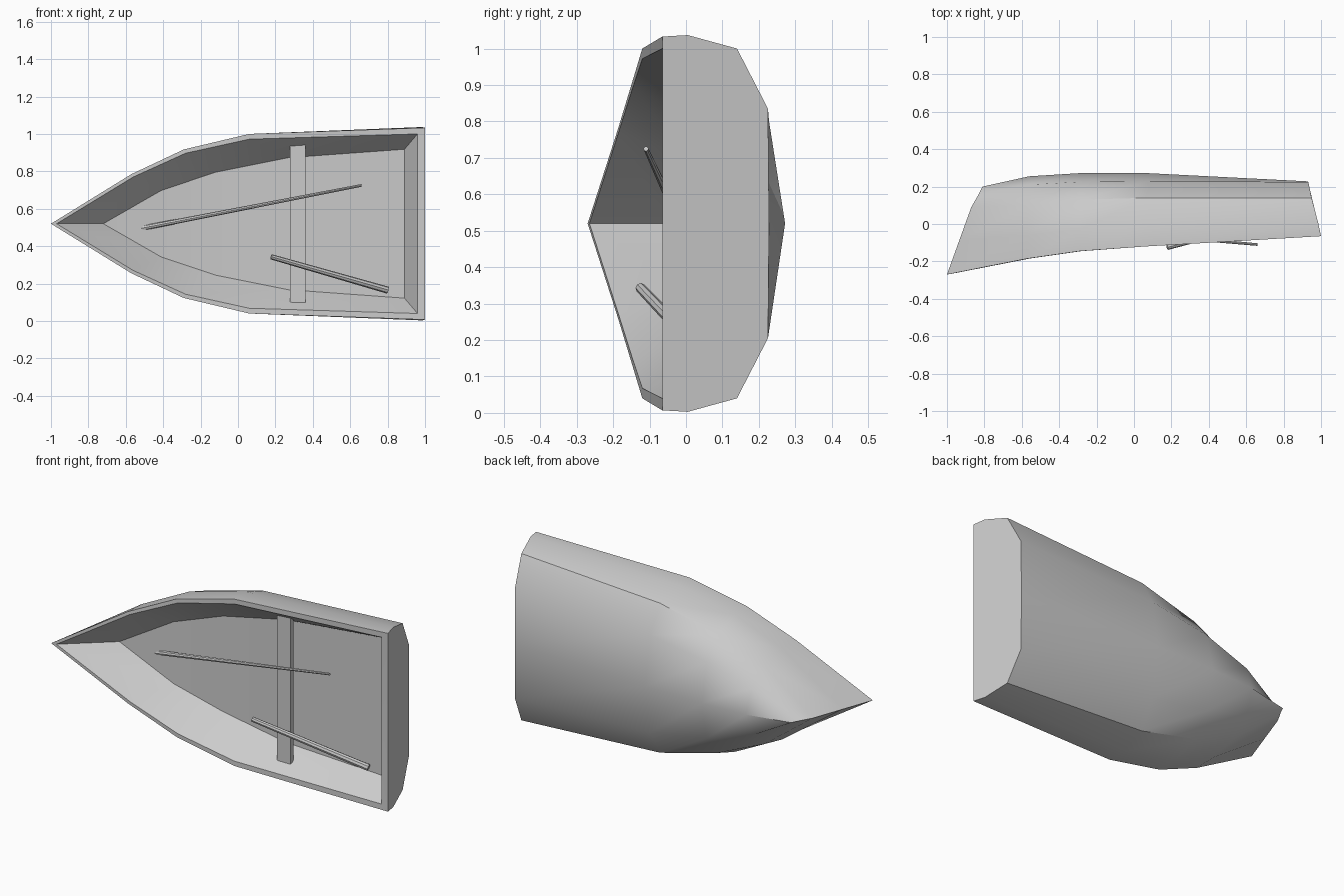
import bpy, bmesh
from mathutils import Vector

if "Cube" in bpy.data.objects:
    bpy.data.objects.remove(bpy.data.objects["Cube"])

CZ = 0.52  # centreline height (boat lies on its side, opening towards -y)

# Hull stations from bow to stern; each is a half section of (x, y, half width):
# rim, flare, bilge, chine, keel, inner rim, floor edge
stations = [
    [(-1, -.27, 0), (-.935, -.09, 0), (-.87, .09, 0), (-.83, .16, 0),
     (-.81, .20, 0), (-.97, -.265, 0), (-.72, -.05, 0)],
    [(-.57, -.185, .265), (-.57, -.06, .26), (-.57, .10, .225), (-.565, .21, .135),
     (-.56, .255, 0), (-.56, -.185, .25), (-.41, 0, .178)],
    [(-.29, -.145, .397), (-.29, -.03, .395), (-.29, .13, .34), (-.29, .225, .22),
     (-.29, .272, 0), (-.28, -.145, .377), (-.12, .035, .275)],
    [(.06, -.12, .48), (.06, -.01, .48), (.065, .14, .43), (.07, .228, .28),
     (.07, .272, 0), (.06, -.12, .452), (.27, .05, .353)],
    [(1, -.065, .513), (.985, .005, .517), (.95, .14, .48), (.932, .225, .315),
     (.93, .228, 0), (.96, -.065, .48), (.89, .08, .398)],
]


def finish(bm, name):
    bmesh.ops.remove_doubles(bm, verts=bm.verts, dist=1e-4)
    bmesh.ops.recalc_face_normals(bm, faces=bm.faces)
    me = bpy.data.meshes.new(name)
    bm.to_mesh(me)
    bm.free()
    ob = bpy.data.objects.new(name, me)
    bpy.context.collection.objects.link(ob)
    bpy.ops.object.select_all(action='DESELECT')
    ob.select_set(True)
    bpy.context.view_layer.objects.active = ob
    bpy.ops.object.shade_smooth_by_angle(angle=0.6)
    return ob


# Hull: closed rings (outside, then inner rim and floor) lofted along x
bm = bmesh.new()
rings = []
for st in stations:
    def vert(i, s):
        x, y, h = st[i]
        return bm.verts.new((x, y, CZ + s * h))
    ring = [vert(i, 1) for i in range(5)]
    ring += [vert(i, -1) for i in (3, 2, 1, 0, 5, 6)]
    ring += [vert(i, 1) for i in (6, 5)]
    rings.append(ring)
n = len(rings[0])
for a, b in zip(rings, rings[1:]):
    for i in range(n):
        j = (i + 1) % n
        bm.faces.new((a[i], a[j], b[j], b[i]))
# Transom: outer face, top edge, inner face
r = rings[-1]
bm.faces.new(r[:9])
bm.faces.new((r[0], r[8], r[9], r[12]))
bm.faces.new((r[12], r[9], r[10], r[11]))
bmesh.ops.dissolve_degenerate(bm, dist=1e-4, edges=bm.edges)
finish(bm, "hull")

# Seat plank across the boat
bm = bmesh.new()
bmesh.ops.create_cube(bm, size=1)
for v in bm.verts:
    v.co = Vector((.32 + v.co.x * .084, -.027 + v.co.y * .028, .525 + v.co.z * .85))
finish(bm, "seat")


# Oars: tapered poles from thick end to thin end
def oar(name, p, q, r1, r2):
    p, q = Vector(p), Vector(q)
    bm = bmesh.new()
    bmesh.ops.create_cone(bm, cap_ends=True, segments=8, radius1=r1, radius2=r2,
                          depth=(q - p).length)
    rot = (q - p).to_track_quat('Z', 'Y')
    for v in bm.verts:
        v.co = rot @ v.co + (p + q) / 2
    finish(bm, name)


oar("upper_oar", (-.57, 0, .485), (.66, -.11, .725), .014, .007)
oar("lower_oar", (.80, .045, .165), (.178, -.125, .343), .019, .014)
